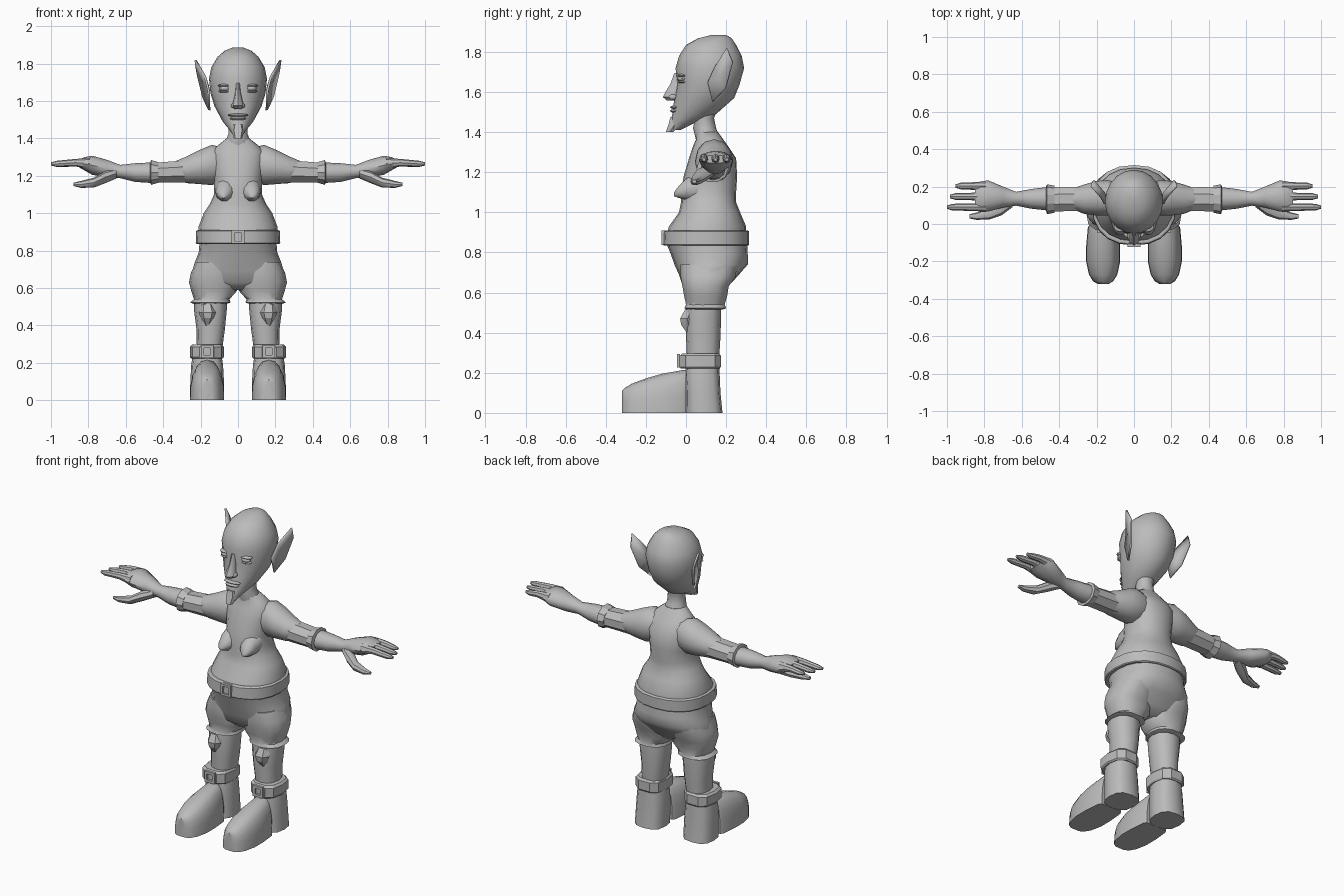
import bpy, bmesh, math
from mathutils import Vector

grey = bpy.data.materials.new("plain grey")
grey.diffuse_color = (0.5, 0.5, 0.5, 1)


def finish(name, bm, mirror=False, angle=40, solid=0):
    bmesh.ops.recalc_face_normals(bm, faces=bm.faces[:])
    me = bpy.data.meshes.new(name)
    bm.to_mesh(me)
    bm.free()
    me.materials.append(grey)
    ob = bpy.data.objects.new(name, me)
    bpy.context.collection.objects.link(ob)
    if solid:
        ob.modifiers.new("thickness", 'SOLIDIFY').thickness = solid
    if mirror:
        ob.modifiers.new("mirror", 'MIRROR').use_mirror_merge = False
    bpy.ops.object.select_all(action='DESELECT')
    ob.select_set(True)
    bpy.context.view_layer.objects.active = ob
    bpy.ops.object.shade_smooth_by_angle(angle=math.radians(angle))
    return ob


def loft(name, axis, rings, n=16, power=2.0, mirror=False, angle=40, turn=0.0):
    """Rings are (position, a0, a1, b0, b1): extents across the axis."""
    bm = bmesh.new()
    loops = []
    for t, a0, a1, b0, b1 in rings:
        loop = []
        for i in range(n):
            w = 2 * math.pi * (i + turn) / n
            c, s = math.cos(w), math.sin(w)
            a = (a0 + a1) / 2 + (a1 - a0) / 2 * math.copysign(abs(c) ** (2 / power), c)
            b = (b0 + b1) / 2 + (b1 - b0) / 2 * math.copysign(abs(s) ** (2 / power), s)
            co = {'x': (t, a, b), 'y': (a, t, b), 'z': (a, b, t)}[axis]
            loop.append(bm.verts.new((co[0], co[1], max(co[2], 0))))
        loops.append(loop)
    for p, q in zip(loops, loops[1:]):
        for i in range(n):
            j = (i + 1) % n
            bm.faces.new((p[i], p[j], q[j], q[i]))
    bm.faces.new(loops[0])
    bm.faces.new(loops[-1])
    return finish(name, bm, mirror, angle)


def ball(name, c, r, mirror=False):
    bm = bmesh.new()
    bmesh.ops.create_uvsphere(bm, u_segments=12, v_segments=8, radius=1)
    for v in bm.verts:
        v.co = Vector([c[k] + v.co[k] * r[k] for k in range(3)])
    return finish(name, bm, mirror)


def frame(name, x, y, z, w, h, d, bar, mirror=False):
    """Rectangular buckle made of four bars."""
    bm = bmesh.new()
    for cx, cz, sx, sz in ((0, h - bar, w, bar), (0, bar - h, w, bar),
                           (w - bar, 0, bar, h), (bar - w, 0, bar, h)):
        r = bmesh.ops.create_cube(bm, size=2)
        for v in r['verts']:
            v.co = Vector((x + cx + v.co.x * sx, y + v.co.y * d, z + cz + v.co.z * sz))
    return finish(name, bm, mirror)


# Torso, neck and bust
loft("torso", 'z', [(.88, -.215, .215, -.1, .3), (.93, -.21, .21, -.085, .3),
                    (1.0, -.183, .183, -.035, .27), (1.05, -.15, .15, -.025, .25),
                    (1.1, -.128, .128, -.025, .25), (1.18, -.13, .13, -.012, .255),
                    (1.27, -.145, .145, .015, .25), (1.33, -.14, .14, .035, .21),
                    (1.365, -.105, .105, .05, .185), (1.4, -.06, .06, .05, .16)],
     n=20, power=2.2)
loft("neck", 'z', [(1.36, -.08, .08, .05, .175), (1.42, -.052, .052, .035, .15),
                   (1.47, -.05, .05, .045, .14), (1.55, -.06, .06, .05, .17)], n=12)
loft("bust", 'y', [(.06, .005, .125, 1.05, 1.2), (.0, .015, .12, 1.06, 1.17),
                   (-.035, .04, .11, 1.07, 1.135), (-.06, .066, .09, 1.08, 1.1)],
     n=10, mirror=True, angle=60)

# Head
loft("head", 'z', [(1.41, -.02, .02, -.085, -.03), (1.445, -.045, .045, -.08, .04),
                   (1.49, -.082, .082, -.068, .15), (1.57, -.125, .125, -.058, .24),
                   (1.64, -.147, .147, -.045, .268), (1.72, -.155, .155, -.052, .29),
                   (1.78, -.143, .143, -.035, .278), (1.835, -.11, .11, .0, .25),
                   (1.868, -.072, .072, .06, .228), (1.885, -.03, .03, .13, .2)],
     n=20, angle=50)
loft("nose", 'z', [(1.695, -.012, .012, -.058, .0), (1.64, -.016, .016, -.078, .0),
                   (1.6, -.024, .024, -.103, -.02), (1.575, -.032, .032, -.115, -.02),
                   (1.558, -.02, .02, -.095, -.03)], n=8)
ball("nostrils", (.023, -.065, 1.575), (.014, .02, .014), True)
ball("eyeballs", (.07, -.02, 1.667), (.03, .024, .015), True)
ball("upper_eyelids", (.07, -.018, 1.682), (.038, .026, .009), True)
ball("lower_eyelids", (.07, -.018, 1.651), (.034, .023, .007), True)
ball("upper_lip", (0, -.055, 1.524), (.055, .024, .009))
ball("lower_lip", (0, -.055, 1.506), (.045, .024, .01))
loft("goatee", 'z', [(1.475, -.028, .028, -.08, -.03), (1.44, -.034, .034, -.09, -.02),
                     (1.4, -.022, .022, -.102, -.062)], n=6, power=3)

# Pointed ears: a hollowed fan with thickness
bm = bmesh.new()
rim = [bm.verts.new(p) for p in ((.148, .135, 1.55), (.15, .108, 1.65), (.17, .145, 1.73),
                                 (.222, .205, 1.82), (.212, .235, 1.75), (.182, .2, 1.62))]
mid = bm.verts.new((.152, .165, 1.67))
for i in range(6):
    bm.faces.new((rim[i], rim[(i + 1) % 6], mid))
finish("ears", bm, True, 25, .012)

# Arms: shoulder, sleeve, cuff, forearm and hand
loft("shoulders", 'x', [(.08, .07, .22, 1.17, 1.35), (.14, .045, .235, 1.15, 1.365),
                        (.2, .045, .23, 1.155, 1.34), (.27, .055, .21, 1.16, 1.305),
                        (.33, .08, .19, 1.175, 1.28)], n=12, mirror=True)
loft("sleeves", 'x', [(.24, .065, .205, 1.16, 1.29), (.43, .062, .202, 1.16, 1.275)],
     n=8, mirror=True, angle=25, turn=.5)
loft("sleeve_cuffs", 'x', [(.425, .06, .205, 1.16, 1.275), (.465, .052, .212, 1.148, 1.288),
                           (.47, .07, .2, 1.165, 1.27)], n=10, mirror=True, angle=25)
loft("forearms", 'x', [(.44, .07, .2, 1.16, 1.272), (.55, .082, .187, 1.167, 1.267),
                       (.63, .098, .172, 1.187, 1.258), (.7, .088, .2, 1.19, 1.285),
                       (.78, .066, .233, 1.205, 1.307), (.82, .064, .228, 1.228, 1.3),
                       (.85, .075, .215, 1.245, 1.285)], n=12, mirror=True)
for label, y, end in (("index", .09, 1.0), ("middle", .147, .985), ("little", .203, .955)):
    loft(label + "_fingers", 'x', [(.79, y - .024, y + .024, 1.235, 1.295),
                                   (.87, y - .02, y + .02, 1.25, 1.29),
                                   (end - .03, y - .018, y + .018, 1.247, 1.28),
                                   (end, y - .009, y + .009, 1.255, 1.272)], n=8, mirror=True)
loft("thumbs", 'x', [(.65, .09, .16, 1.185, 1.24), (.71, .045, .13, 1.16, 1.225),
                     (.77, .025, .085, 1.137, 1.19), (.84, .022, .062, 1.135, 1.172),
                     (.88, .03, .052, 1.145, 1.163)], n=8, mirror=True)

# Belt with buckle
loft("belt", 'z', [(.835, -.222, .222, -.11, .31), (.84, -.226, .226, -.115, .315),
                   (.905, -.224, .224, -.112, .315), (.91, -.215, .215, -.105, .305)],
     n=20, power=2.3, angle=30)
frame("belt_buckle", 0, -.114, .873, .034, .036, .008, .007)

# Shorts: hips plus two flared legs
loft("shorts_hips", 'z', [(.85, -.205, .205, -.1, .305), (.79, -.21, .21, -.075, .308),
                          (.74, -.23, .23, -.058, .308), (.69, -.245, .245, -.035, .265),
                          (.63, -.24, .24, -.015, .21), (.59, -.15, .15, .03, .17)],
     n=20, power=2.3, angle=60)
loft("shorts_legs", 'z', [(.74, .03, .225, -.03, .26), (.68, .0, .252, -.03, .25),
                          (.63, -.002, .262, -.02, .215), (.585, .005, .25, -.012, .208),
                          (.54, .045, .235, -.002, .195), (.522, .04, .256, -.01, .202),
                          (.515, .06, .235, .01, .185)], n=14, power=2.4, mirror=True)

# Legs with knee wrinkles
loft("legs", 'z', [(.55, .06, .235, .0, .175), (.48, .06, .235, -.005, .175),
                   (.38, .07, .222, .0, .172), (.27, .085, .22, .005, .165)],
     n=12, power=2.3, mirror=True)
loft("knees", 'z', [(.515, .13, .2, -.01, .06), (.47, .115, .21, -.035, .05),
                    (.44, .125, .2, -.03, .05), (.4, .15, .18, .0, .05)],
     n=6, mirror=True, angle=25)

# Boots: strap, buckle, shaft and toe
loft("boot_straps", 'z', [(.222, .08, .25, -.03, .172), (.23, .076, .257, -.035, .178),
                          (.285, .076, .257, -.035, .178), (.297, .085, .245, -.02, .168)],
     n=10, power=2.8, mirror=True, angle=25)
frame("strap_buckles", .165, -.037, .26, .034, .034, .008, .008, True)
loft("boot_shafts", 'z', [(.25, .09, .24, .0, .165), (.19, .08, .25, -.005, .168),
                          (.1, .075, .255, .0, .172), (.0, .075, .257, .0, .182)],
     n=12, power=2.8, mirror=True)
toe = [(-.32, .03, .11), (-.305, .055, .125), (-.27, .076, .146), (-.2, .091, .172),
       (-.12, .091, .195), (-.02, .082, .213), (.0, .07, .215)]
loft("boot_toes", 'y', [(y, .165 - w, .165 + w, -h, h) for y, w, h in toe],
     n=20, power=2.7, mirror=True)
